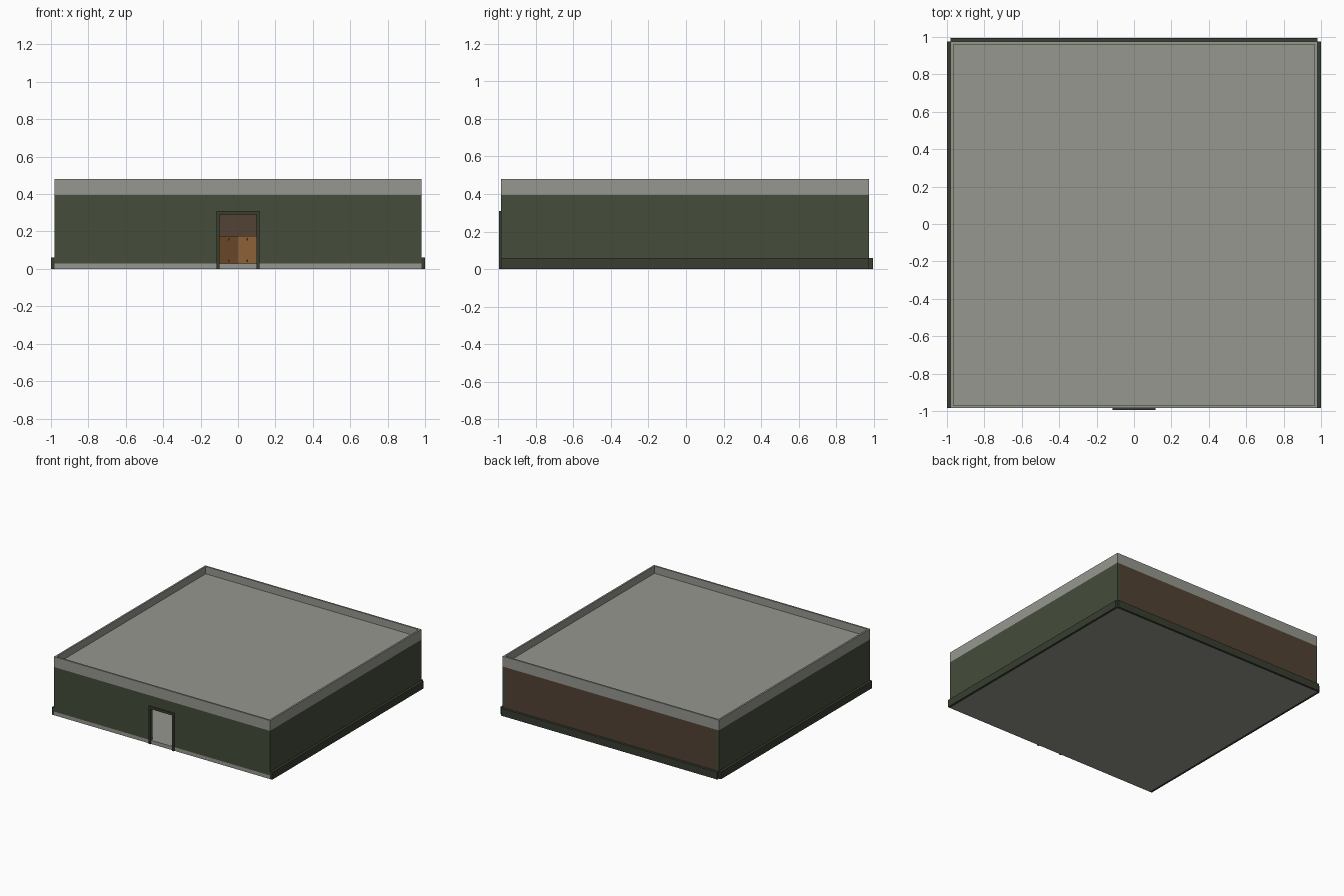
import bpy, bmesh

if "Cube" in bpy.data.objects:
    bpy.data.objects.remove(bpy.data.objects["Cube"])


def material(name, r, g, b):
    m = bpy.data.materials.new(name)
    m.diffuse_color = (r, g, b, 1)
    m.use_nodes = True
    m.node_tree.nodes["Principled BSDF"].inputs["Base Color"].default_value = m.diffuse_color
    return m


GREEN = material("green_wall", 0.058, 0.072, 0.043)
TRIM = material("dark_green_trim", 0.04, 0.048, 0.03)
BROWN = material("brown_wall", 0.085, 0.055, 0.033)
CONCRETE = material("concrete", 0.31, 0.31, 0.28)
WOOD = [material("light_wood", 0.27, 0.12, 0.04),
        material("dark_wood", 0.14, 0.062, 0.022)]
NAIL = material("nail", 0.03, 0.02, 0.015)


def finish(name, bm, mat):
    bmesh.ops.recalc_face_normals(bm, faces=bm.faces)
    me = bpy.data.meshes.new(name)
    bm.to_mesh(me)
    bm.free()
    me.materials.append(mat)
    ob = bpy.data.objects.new(name, me)
    bpy.context.collection.objects.link(ob)
    return ob


def box_bm(x0, x1, y0, y1, z0, z1):
    bm = bmesh.new()
    bmesh.ops.create_cube(bm, size=1)
    for v in bm.verts:
        v.co = ((x0 + x1) / 2 + v.co.x * (x1 - x0),
                (y0 + y1) / 2 + v.co.y * (y1 - y0),
                (z0 + z1) / 2 + v.co.z * (z1 - z0))
    return bm


def box(name, mat, *size):
    return finish(name, box_bm(*size), mat)


def arch(name, mat, outer, inner, z0, top_out, top_in, y0, y1):
    # upside-down U in the xz plane, extruded along y
    pts = [(-outer, z0), (-inner, z0), (-inner, top_in), (inner, top_in),
           (inner, z0), (outer, z0), (outer, top_out), (-outer, top_out)]
    bm = bmesh.new()
    face = bm.faces.new([bm.verts.new((x, y0, z)) for x, z in pts])
    new = bmesh.ops.extrude_face_region(bm, geom=[face])["geom"]
    bmesh.ops.translate(bm, vec=(0, y1 - y0, 0),
                        verts=[g for g in new if isinstance(g, bmesh.types.BMVert)])
    return finish(name, bm, mat)


X = 0.98                      # outer wall half width
Y0, Y1 = -0.985, 0.975        # outer wall front and back
T = 0.02                      # wall thickness
FLOOR, EAVE, TOP = 0.03, 0.395, 0.48

# Floor slab
box("floor_slab", CONCRETE, -X, X, Y0, Y1, 0, FLOOR)

# Walls and skirting on the sides
for side, s in (("left", -1), ("right", 1)):
    a, b = sorted((s * X, s * (X - T)))
    box(side + "_wall", GREEN, a, b, Y0, Y1, FLOOR, EAVE)
    a, b = sorted((s * X, s * (X + T)))
    box(side + "_skirting", TRIM, a, b, Y0, Y1, 0, 0.06)

# Back wall and its skirting
box("back_wall", BROWN, -X + T, X - T, Y1 - T, Y1, FLOOR, EAVE)
box("back_skirting", TRIM, -X, X, Y1, Y1 + T, 0, 0.06)

# Front wall with the doorway, and the raised door frame
arch("front_wall", GREEN, X - T, 0.10, FLOOR, EAVE, 0.29, Y0, Y0 + T)
arch("door_frame", TRIM, 0.115, 0.10, 0, 0.31, 0.29, Y0 - 0.01, Y0)

# Roof slab with a recessed top, leaving a parapet
bm = box_bm(-X, X, Y0, Y1, EAVE, TOP)
bm.normal_update()
top = max(bm.faces, key=lambda f: f.calc_center_median().z)
bmesh.ops.inset_individual(bm, faces=[top], thickness=T)
new = bmesh.ops.extrude_face_region(bm, geom=[top])["geom"]
bmesh.ops.translate(bm, vec=(0, 0, -0.06),
                    verts=[g for g in new if isinstance(g, bmesh.types.BMVert)])
bmesh.ops.delete(bm, geom=[f for f in [top] if f.is_valid], context='FACES')
finish("roof_parapet", bm, CONCRETE)

# Nailed wood panels along the inside of the back wall
yb = Y1 - T
for i in range(-9, 9):
    x = i * 0.1
    box("wood_panel", WOOD[i % 2], x, x + 0.1, yb - 0.01, yb, FLOOR, 0.175)
    for z in (0.043, 0.158):
        box("panel_nail", NAIL, x + 0.046, x + 0.054, yb - 0.013, yb - 0.01,
            z - 0.006, z + 0.006)
